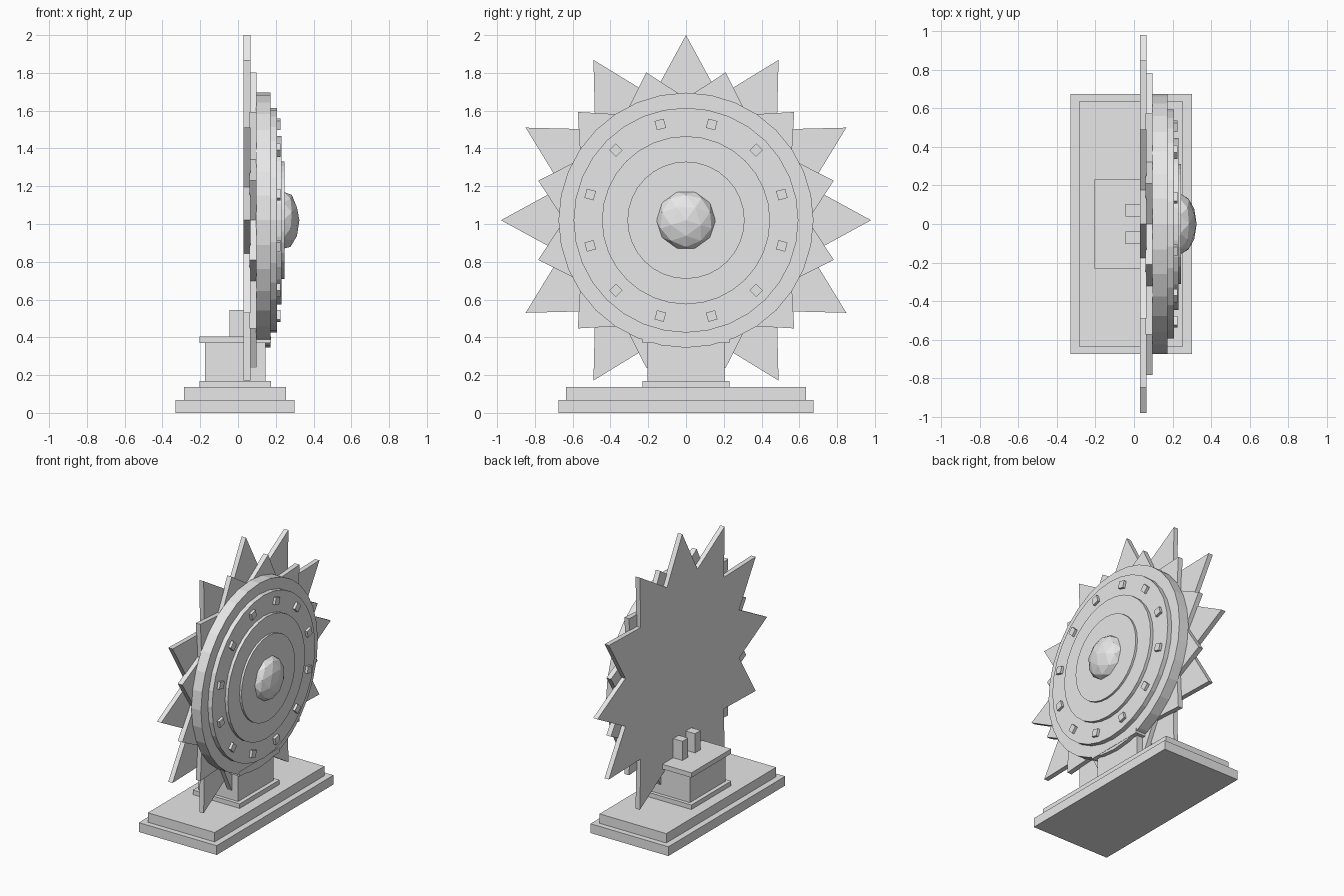
import bpy
import bmesh
from math import cos, sin, pi, radians
from mathutils import Matrix, Vector

if "Cube" in bpy.data.objects:
    bpy.data.objects.remove(bpy.data.objects["Cube"])

GREY = (0.8, 0.8, 0.8, 1)
stone = bpy.data.materials.new("pale_grey")
stone.use_nodes = True
stone.diffuse_color = GREY
stone.node_tree.nodes["Principled BSDF"].inputs["Base Color"].default_value = GREY

HUB = Vector((0, 0, 1.02))


def finish(name, bm):
    bmesh.ops.recalc_face_normals(bm, faces=bm.faces[:])
    mesh = bpy.data.meshes.new(name)
    bm.to_mesh(mesh)
    bm.free()
    mesh.materials.append(stone)
    obj = bpy.data.objects.new(name, mesh)
    bpy.context.collection.objects.link(obj)
    return obj


def box(name, x, y, z):
    bm = bmesh.new()
    bmesh.ops.create_cube(bm, size=1)
    for v in bm.verts:
        v.co = [lo + (c + 0.5) * (hi - lo) for c, (lo, hi) in zip(v.co, (x, y, z))]
    return finish(name, bm)


def plate(name, radii, x0, x1, start=0):
    """Extrude a polygon around the hub axis from x0 to x1."""
    bm = bmesh.new()
    n = len(radii)
    ring = []
    for i, r in enumerate(radii):
        a = start + 2 * pi * i / n
        ring.append(bm.verts.new(HUB + Vector((x0, r * cos(a), r * sin(a)))))
    face = bm.faces.new(ring)
    ext = bmesh.ops.extrude_face_region(bm, geom=[face])["geom"]
    moved = [g for g in ext if isinstance(g, bmesh.types.BMVert)]
    bmesh.ops.translate(bm, verts=moved, vec=(x1 - x0, 0, 0))
    return finish(name, bm)


# Stepped base and pedestal
box("base_slab", (-0.33, 0.30), (-0.675, 0.675), (0, 0.068))
box("base_step", (-0.285, 0.255), (-0.635, 0.635), (0.068, 0.137))
box("pedestal_foot", (-0.205, 0.175), (-0.23, 0.23), (0.137, 0.17))
box("pedestal_block", (-0.175, 0.145), (-0.205, 0.205), (0.17, 0.37))
box("pedestal_cap", (-0.205, 0.175), (-0.23, 0.23), (0.37, 0.405))
for side, s in (("left", 1), ("right", -1)):
    box(f"support_peg_{side}", (-0.045, 0.03), sorted((0.04 * s, 0.105 * s)), (0.405, 0.545))

# Two layers of pointed rays
plate("large_rays", [0.98, 0.68] * 12, 0.03, 0.065)
plate("small_rays", [0.81, 0.645] * 12, 0.06, 0.097, radians(15))

# Stacked discs
for name, r, x0, x1 in (("rim_disc", 0.675, 0.095, 0.173), ("outer_disc", 0.595, 0.17, 0.207),
                        ("middle_disc", 0.445, 0.2, 0.23), ("inner_disc", 0.31, 0.225, 0.245)):
    plate(name, [r] * 32, x0, x1)

# Ring of square studs
bm = bmesh.new()
for k in range(12):
    place = (Matrix.Translation(HUB) @ Matrix.Rotation(radians(15 + 30 * k), 4, "X")
             @ Matrix.Translation((0.213, 0.525, 0)) @ Matrix.Diagonal((0.026, 0.05, 0.05, 1)))
    bmesh.ops.create_cube(bm, size=1, matrix=place)
finish("studs", bm)

# Faceted centre boss
bm = bmesh.new()
place = (Matrix.Translation(HUB + Vector((0.24, 0, 0))) @ Matrix.Diagonal((0.085, 0.158, 0.158, 1))
         @ Matrix.Rotation(pi / 2, 4, "Y"))
bmesh.ops.create_icosphere(bm, subdivisions=2, radius=1, matrix=place)
finish("centre_boss", bm)
